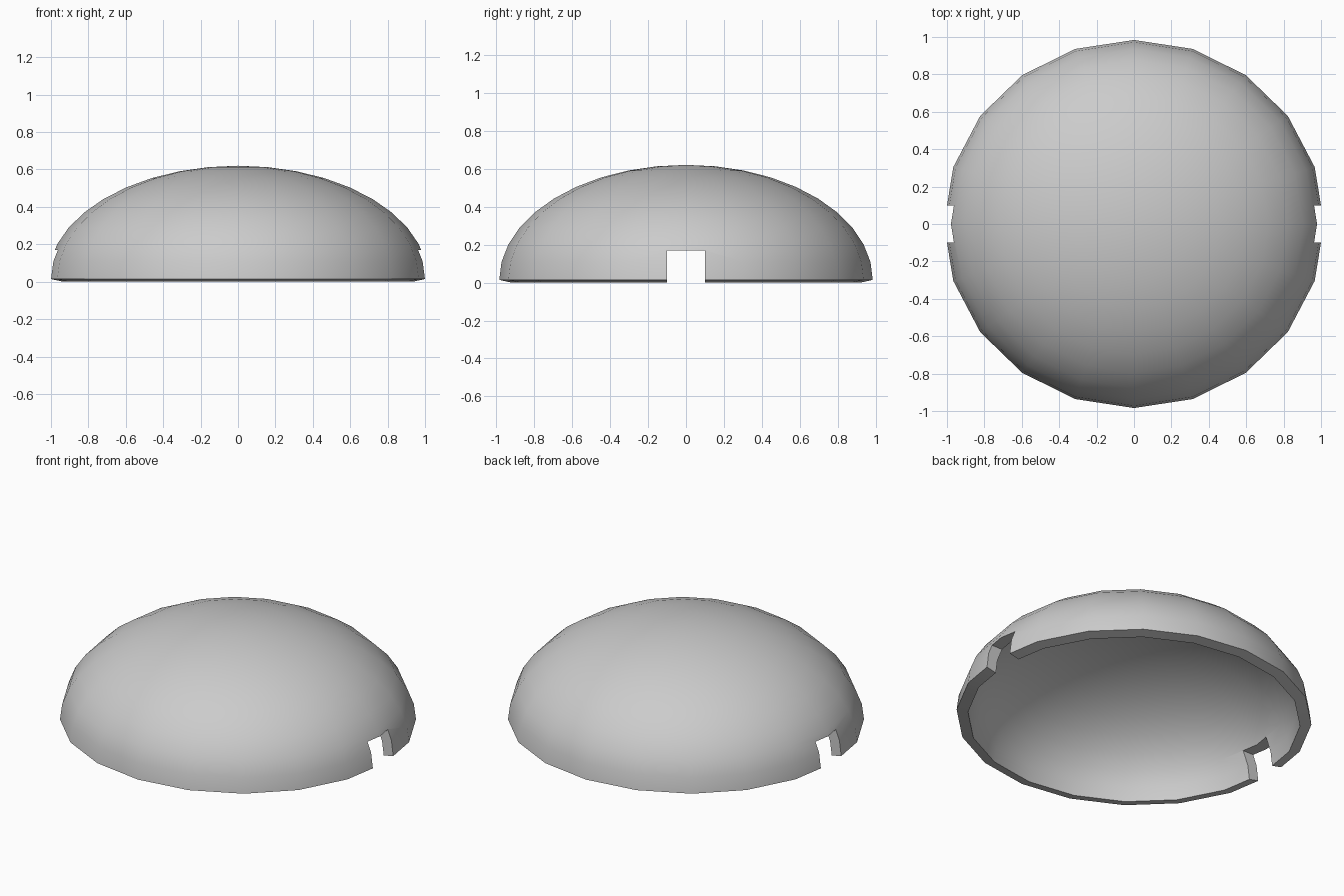
import bpy, bmesh
from math import sin, cos, pi

if "Cube" in bpy.data.objects:
    bpy.data.objects.remove(bpy.data.objects["Cube"])

SEG, RINGS = 20, 10


def dome_layer(bm, rx, ry, h, z0):
    """Half ellipsoid: returns its rings (bottom first) and its apex."""
    rings = []
    for i in range(RINGS):
        p = i * pi / 2 / RINGS
        rings.append([bm.verts.new((rx * cos(p) * cos(2 * pi * j / SEG),
                                    ry * cos(p) * sin(2 * pi * j / SEG),
                                    z0 + h * sin(p))) for j in range(SEG)])
    apex = bm.verts.new((0, 0, z0 + h))
    for a, b in zip(rings, rings[1:]):
        bridge(bm, a, b)
    for j in range(SEG):
        bm.faces.new((rings[-1][j], rings[-1][(j + 1) % SEG], apex))
    return rings[0]


def bridge(bm, a, b):
    for j in range(SEG):
        k = (j + 1) % SEG
        bm.faces.new((a[j], a[k], b[k], b[j]))


# Hollow shell: outer and inner domes joined by a slightly sloping rim
bm = bmesh.new()
outer = dome_layer(bm, 1.016, 0.984, 0.606, 0.014)
inner = dome_layer(bm, 0.951, 0.920, 0.555, 0.0)
bridge(bm, inner, outer)
bmesh.ops.recalc_face_normals(bm, faces=bm.faces[:])
mesh = bpy.data.meshes.new("dome_shell")
bm.to_mesh(mesh)
bm.free()
dome = bpy.data.objects.new("dome_shell", mesh)
bpy.context.collection.objects.link(dome)

# Rectangular notches through both sides along x
bpy.ops.mesh.primitive_cube_add(size=1, location=(0, 0, 0.035))
cutter = bpy.context.object
cutter.name = "notch_cutter"
cutter.scale = (3, 0.2, 0.27)
cutter.hide_render = True
bpy.context.view_layer.update()

mod = dome.modifiers.new("notches", 'BOOLEAN')
mod.operation = 'DIFFERENCE'
mod.solver = 'EXACT'
mod.object = cutter

bpy.ops.object.select_all(action='DESELECT')
dome.select_set(True)
bpy.context.view_layer.objects.active = dome
bpy.ops.object.modifier_apply(modifier=mod.name)
bpy.data.objects.remove(cutter)

# Smooth dome, crisp rim and notches
bpy.ops.object.shade_smooth_by_angle()
